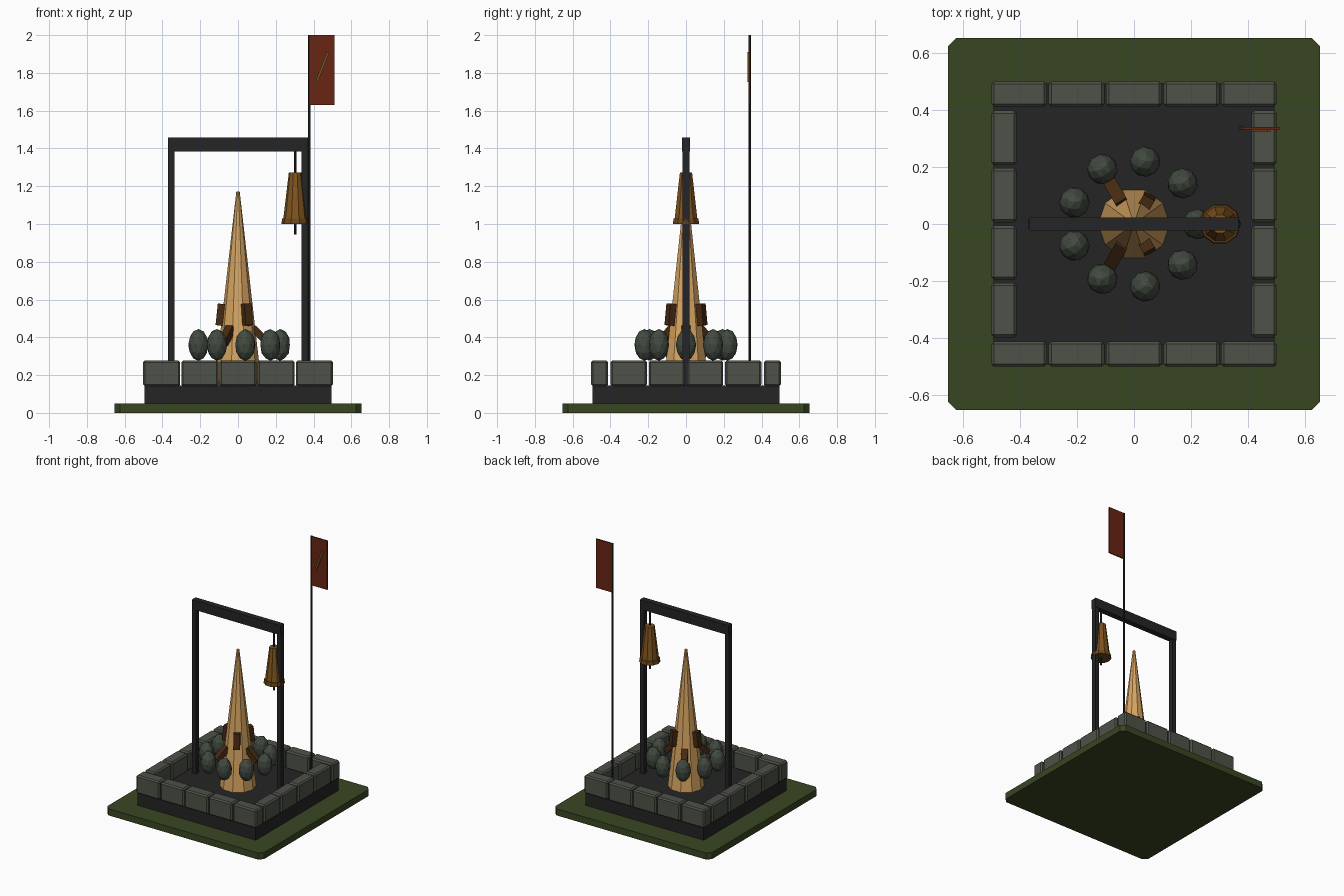
import bpy, bmesh, math
from mathutils import Matrix, Vector

if "Cube" in bpy.data.objects:
    bpy.data.objects.remove(bpy.data.objects["Cube"])


def mat(name, rgb):
    m = bpy.data.materials.new(name)
    m.diffuse_color = (*rgb, 1)
    m.use_nodes = True
    m.node_tree.nodes["Principled BSDF"].inputs["Base Color"].default_value = m.diffuse_color
    return m


GRASS = mat("grass green", (0.040, 0.061, 0.016))
STONE = mat("wall stone", (0.076, 0.084, 0.065))
BLACK = mat("charcoal black", (0.018, 0.018, 0.019))
ROCK = mat("rock grey", (0.054, 0.069, 0.051))
TAN = mat("pale tan", (0.68, 0.376, 0.122))
WOOD = mat("dark wood", (0.061, 0.023, 0.006))
BRONZE = mat("bronze", (0.22, 0.09, 0.014))
RIM = mat("dark bronze", (0.15, 0.065, 0.012))
RED = mat("flag red", (0.14, 0.018, 0.006))
GOLD = mat("dull gold", (0.17, 0.09, 0.021))


def finish(name, bm, material):
    me = bpy.data.meshes.new(name)
    bm.to_mesh(bm and me)
    bm.free()
    me.materials.append(material)
    ob = bpy.data.objects.new(name, me)
    bpy.context.collection.objects.link(ob)
    return ob


def box(name, material, lo, hi, bevel=0.0, vertical_only=False):
    lo, hi = Vector(lo), Vector(hi)
    bm = bmesh.new()
    bmesh.ops.create_cube(bm, size=1, matrix=Matrix.Translation((lo + hi) / 2)
                          @ Matrix.Diagonal((*(hi - lo), 1)))
    if bevel:
        edges = [e for e in bm.edges if not vertical_only
                 or abs(e.verts[0].co.z - e.verts[1].co.z) > 1e-4]
        bmesh.ops.bevel(bm, geom=edges, offset=bevel, segments=1,
                        affect='EDGES', profile=0.5)
    return finish(name, bm, material)


def tilted_box(name, material, size, matrix):
    bm = bmesh.new()
    bmesh.ops.create_cube(bm, size=1, matrix=matrix @ Matrix.Diagonal((*size, 1)))
    return finish(name, bm, material)


def cone(name, material, x, y, z0, z1, r0, r1, sides):
    # sides are turned so that flat faces look along x
    bm = bmesh.new()
    bmesh.ops.create_cone(bm, cap_ends=True, segments=sides, radius1=r0, radius2=r1,
                          depth=z1 - z0, matrix=Matrix.Translation((x, y, (z0 + z1) / 2))
                          @ Matrix.Rotation(math.pi / sides, 4, 'Z'))
    return finish(name, bm, material)


# ground and plinth
box("grass_base", GRASS, (-.655, -.655, 0), (.655, .655, .05), .03, True)
box("plinth", BLACK, (-.495, -.495, .05), (.495, .495, .145))

# low stone wall: five blocks front and back, four on each side
for s in (-1, 1):
    for i in range(5):
        x = (i - 2) * .202
        ya, yb = sorted((s * .413, s * .502))
        box("wall_block", STONE, (x - .098, ya, .14), (x + .098, yb, .278), .01)
    for i in range(4):
        y = (i - 1.5) * .202
        xa, xb = sorted((s * .413, s * .502))
        box("side_wall_block", STONE, (xa, y - .096, .14), (xb, y + .096, .278), .01)

# central spire
cone("spire", TAN, 0, 0, .14, 1.172, .126, .009, 10)

# two rings of wooden pegs, the lower ones leaning outwards at the foot
for i in range(3):
    for start, r, z, tilt in ((60, .093, .52, -6), (0, .12, .408, -45)):
        turn = Matrix.Rotation(math.radians(start + 120 * i), 4, 'Z')
        tilted_box("spire_peg", WOOD, (.04, .045, .115),
                   turn @ Matrix.Translation((r, 0, z))
                   @ Matrix.Rotation(math.radians(tilt), 4, 'Y'))

# ring of rocks
for i in range(9):
    a = math.radians(40 * i)
    bm = bmesh.new()
    bmesh.ops.create_icosphere(bm, subdivisions=2, radius=1,
                               matrix=Matrix.Translation((.223 * math.cos(a), .223 * math.sin(a), .36))
                               @ Matrix.Rotation(a, 4, 'Z')
                               @ Matrix.Diagonal((.054, .054, .084, 1)))
    finish("ring_rock", bm, ROCK)

# bell frame
for s in (-1, 1):
    box("frame_post", BLACK, (s * .354 - .017, -.018, .14), (s * .354 + .017, .018, 1.39))
box("frame_beam", BLACK, (-.37, -.022, 1.385), (.37, .022, 1.457))

# bell with rim, hanger and clapper
cone("bell_body", BRONZE, .303, 0, 1.02, 1.272, .064, .034, 10)
cone("bell_rim", RIM, .303, 0, 1.0, 1.03, .073, .069, 10)
cone("bell_rod", BLACK, .303, 0, .945, 1.39, .007, .007, 8)

# flag on its pole, with a diagonal stripe on the front
cone("flag_pole", BLACK, .377, .338, .14, 2.0, .008, .008, 8)
box("flag", RED, (.377, .333, 1.63), (.512, .342, 2.0))
tilted_box("flag_stripe", GOLD, (.013, .008, .165),
           Matrix.Translation((.447, .329, 1.832)) @ Matrix.Rotation(math.radians(21), 4, 'Y'))
